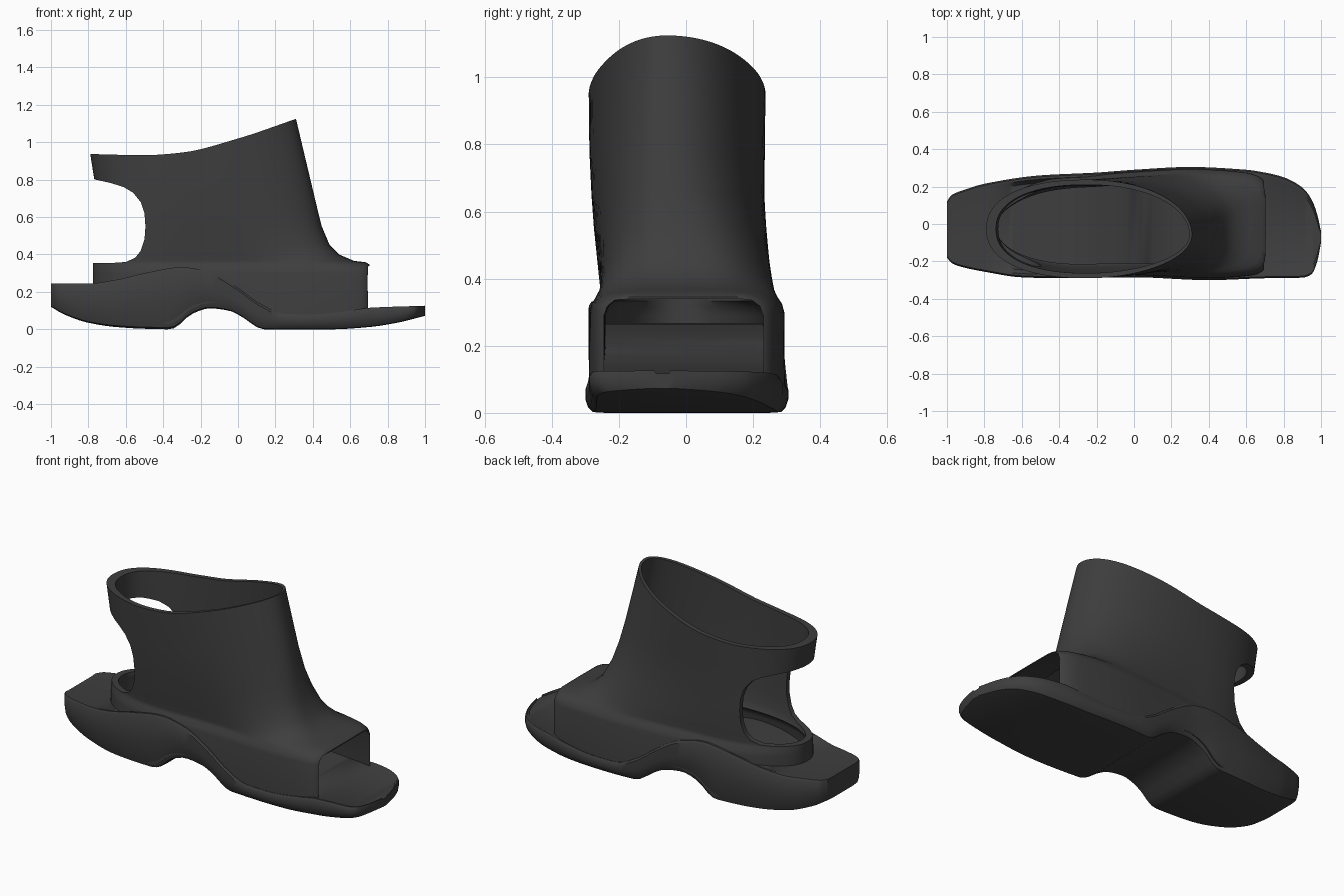
import bpy, bmesh, math

if "Cube" in bpy.data.objects:
    bpy.data.objects.remove(bpy.data.objects["Cube"])

rubber = bpy.data.materials.new("charcoal_rubber")
rubber.diffuse_color = (0.048, 0.048, 0.048, 1)
rubber.use_nodes = True
rubber.node_tree.nodes["Principled BSDF"].inputs["Base Color"].default_value = rubber.diffuse_color


def curve(pts):
    """Monotone smooth interpolation through (x, value) points."""
    n = len(pts)
    d = [(pts[i+1][1] - pts[i][1]) / (pts[i+1][0] - pts[i][0]) for i in range(n - 1)]
    m = [d[0]] + [0 if a * b <= 0 else 2 * a * b / (a + b) for a, b in zip(d, d[1:])] + [d[-1]]

    def f(x):
        x = min(max(x, pts[0][0]), pts[-1][0])
        i = 0
        while i < n - 2 and x > pts[i+1][0]:
            i += 1
        h = pts[i+1][0] - pts[i][0]
        t = (x - pts[i][0]) / h
        return ((2*t**3 - 3*t*t + 1) * pts[i][1] + (t**3 - 2*t*t + t) * h * m[i]
                + (3*t*t - 2*t**3) * pts[i+1][1] + (t**3 - t*t) * h * m[i+1])
    return f


# Outline and height curves along the length of the shoe
left = curve([(-1, .12), (-.975, .155), (-.9, .185), (-.8, .215), (-.5, .26), (-.2, .275), (0, .29), (.3, .305),
              (.6, .29), (.7, .275), (.8, .25), (.9, .195), (.95, .13), (.98, .05), (1, -.04)])
right = curve([(-1, -.18), (-.97, -.212), (-.9, -.235), (-.8, -.255), (-.6, -.285), (-.4, -.29), (0, -.285),
               (.4, -.3), (.7, -.29), (.9, -.287), (.95, -.268), (.98, -.2), (1, -.1)])
under = curve([(-1, .12), (-.93, .08), (-.8, .035), (-.65, .012), (-.5, .003), (-.36, 0), (-.32, .02), (-.25, .08),
               (-.15, .112), (-.05, .1), (.04, .055), (.1, .012), (.14, 0), (.5, 0), (.7, .012), (.85, .035), (1, .072)])
edge = curve([(-1, .245), (-.8, .245), (-.65, .265), (-.5, .3), (-.3, .332), (-.15, .305), (0, .22), (.12, .135),
              (.25, .082), (.4, .08), (.6, .1), (.7, .115), (1, .126)])
floor = curve([(-1, .243), (-.8, .243), (-.3, .268), (-.1, .24), (.2, .14), (.5, .11), (.7, .108), (1, .117)])
rim = curve([(-.79, .937), (-.5, .931), (-.3, .945), (0, 1.02), (.31, 1.125)])


def finish(name, bm):
    bmesh.ops.recalc_face_normals(bm, faces=bm.faces)
    me = bpy.data.meshes.new(name)
    bm.to_mesh(me)
    bm.free()
    me.materials.append(rubber)
    ob = bpy.data.objects.new(name, me)
    bpy.context.collection.objects.link(ob)
    return ob


def bridge(bm, rings):
    for a, b in zip(rings, rings[1:]):
        for i in range(len(a)):
            j = (i + 1) % len(a)
            bm.faces.new((a[i], a[j], b[j], b[i]))


def build_sole():
    bm = bmesh.new()
    rings = []
    for i in range(91):
        x = -math.cos(math.pi * i / 90)
        l, r, zb, ze, zf = left(x), right(x), under(x), edge(x), floor(x)
        h = ze - zb
        k = min(1, (l - r) / .2)
        half = [(.06, zb), (.022, zb + .03 * h), (.008, zb + .2 * h), (0, zb + .5 * h),
                (0, ze - .012), (.008, ze), (.02, ze), (.04, zf)]
        ring = [(x, r + a * k, z) for a, z in half]
        ring += [(x, l - a * k, z) for a, z in reversed(half)]
        rings.append([bm.verts.new(p) for p in ring])
    bridge(bm, rings)
    bm.faces.new(rings[0])
    bm.faces.new(rings[-1])
    return finish("sole", bm)


def build_loft(name, layers, lift, drop):
    """Stack horizontal rings: (z, back x, front x, front squareness, side inset)."""
    bm = bmesh.new()
    n, xm = 120, -.25
    rings = []
    for z, xb, xf, nf, inset in layers:
        ring = []
        for i in range(n):
            t = 2 * math.pi * i / n
            c = math.cos(t)
            x = xm + (c * (xf - xm) if c > 0 else c * (xm - xb))
            e = nf if c > 0 else 2.3
            s = max(0, 1 - abs(c) ** e) ** (1 / e)
            if i in (0, n // 2):
                s = 0
            zz = rim(x) + lift if z == "rim" else under(x) + drop if z == "base" else z
            # blend from the sole outline low down to the plain leg oval above
            w = min(1, max(0, (.75 - zz) / .45))
            w = w * w * (3 - 2 * w)
            xs = min(x, .72)
            hi = w * left(xs) + (1 - w) * .237 - inset
            lo = w * right(xs) - (1 - w) * .29 + inset
            mid = (hi + lo) / 2 - .03 * (1 - w) * max(0, c)
            y = mid + ((hi - mid) if t < math.pi else (lo - mid)) * s
            ring.append(bm.verts.new((x, y, zz)))
        rings.append(ring)
    bridge(bm, rings)
    for r in (rings[0], rings[-1]):     # strip caps keep the curved rim exact
        bm.faces.new((r[0], r[1], r[n-1]))
        for i in range(1, n // 2 - 1):
            bm.faces.new((r[i], r[i+1], r[n-i-1], r[n-i]))
        bm.faces.new((r[n//2-1], r[n//2], r[n//2+1]))
    return finish(name, bm)


def cut(ob, cutter):
    mod = ob.modifiers.new("cut", 'BOOLEAN')
    mod.operation, mod.solver, mod.object = 'DIFFERENCE', 'EXACT', cutter
    bpy.context.view_layer.objects.active = ob
    bpy.ops.object.modifier_apply(modifier=mod.name)
    bpy.data.objects.remove(cutter)


sole = build_sole()

# Upper: outer skin minus inner cavity (the cavity runs out through the toe)
upper = build_loft("upper", [
    ("base", -.775, .705, 14, .01), (.30, -.775, .705, 14, .012), (.325, -.775, .705, 12, .018),
    (.345, -.775, .703, 9, .03), (.358, -.774, .685, 6.5, .034), (.366, -.773, .62, 5, .034),
    (.40, -.772, .54, 3.8, .03), (.45, -.77, .49, 3.2, .025), (.55, -.767, .448, 2.7, .015),
    (.65, -.765, .423, 2.4, .008), (.78, -.765, .392, 2.2, .002), ("rim", -.79, .31, 2, 0)], 0, .03)
cavity = build_loft("cavity", [
    ("base", -.735, .95, 14, .045), (.29, -.735, .95, 14, .045), (.318, -.735, .95, 14, .055),
    (.334, -.735, .95, 14, .075), (.342, -.735, .6, 5, .07), (.375, -.735, .52, 3.8, .06),
    (.45, -.73, .46, 3.2, .05), (.55, -.727, .424, 2.7, .042), (.65, -.725, .4, 2.4, .035),
    (.78, -.725, .372, 2.2, .03), ("rim", -.74, .29, 2, .027)], .03, .01)
cut(upper, cavity)

# Heel opening cut straight through from side to side
bm = bmesh.new()
shape = [(-.95, .80), (-.76, .80), (-.68, .782), (-.61, .76), (-.56, .73), (-.52, .68), (-.5, .62), (-.495, .55),
         (-.5, .48), (-.52, .42), (-.55, .382), (-.6, .36), (-.67, .355), (-.95, .355)]
rings = [[bm.verts.new((x, y, z)) for x, z in shape] for y in (-.5, .5)]
bridge(bm, rings)
for r in rings:
    bm.faces.new(r)
cut(upper, finish("heel_cutter", bm))

for ob in (sole, upper):
    bpy.ops.object.select_all(action='DESELECT')
    ob.select_set(True)
    bpy.context.view_layer.objects.active = ob
    bpy.ops.object.shade_smooth_by_angle(angle=math.radians(35))
